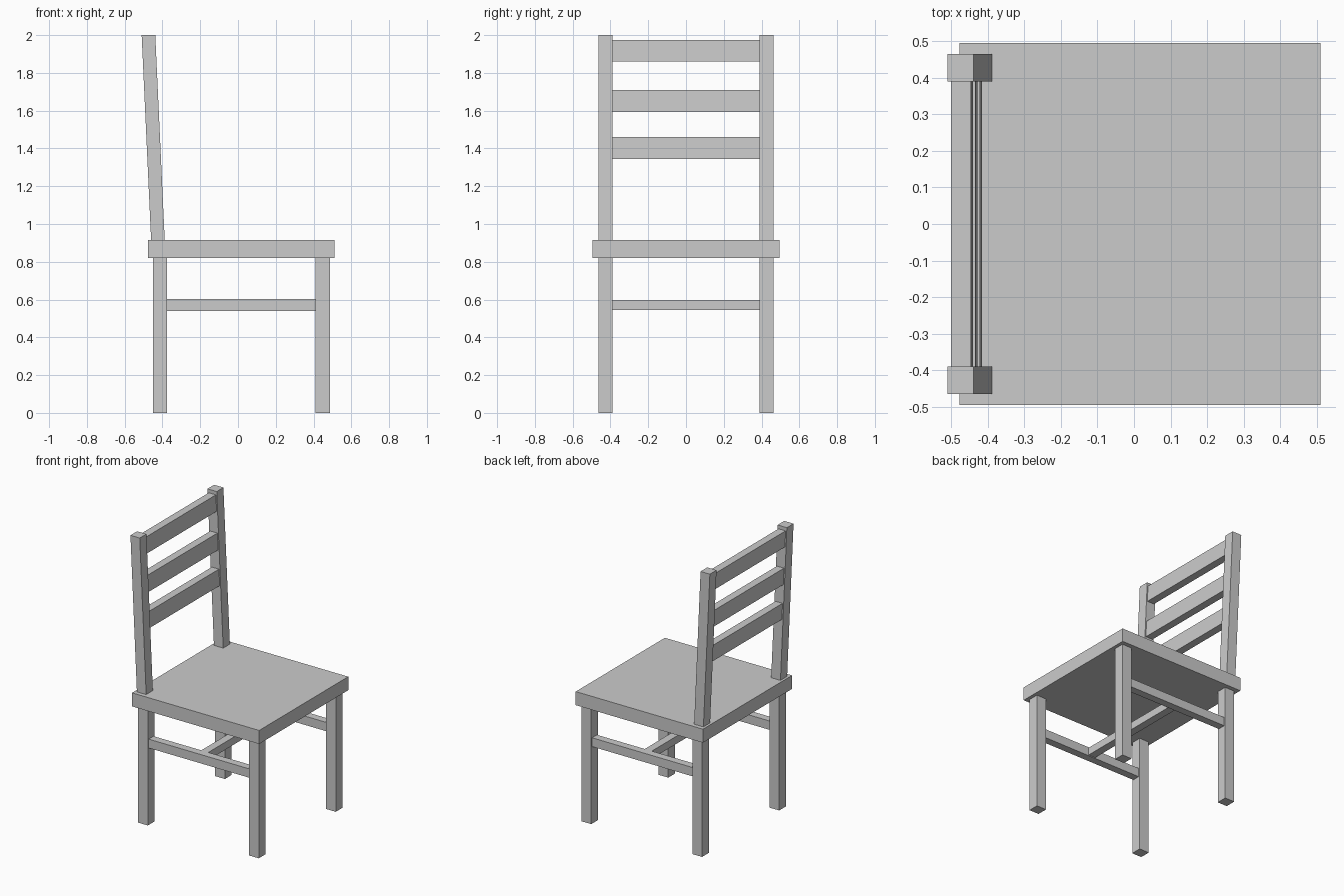
import bpy

if "Cube" in bpy.data.objects:
    bpy.data.objects.remove(bpy.data.objects["Cube"])

SLOPE = -0.05 / 1.085   # backward lean of the back
SEAT_TOP = 0.915


def box(name, x, y, z, lean=0.0):
    """Box from ranges; lean shifts x per unit of height above the seat."""
    verts = [(px + lean * (pz - SEAT_TOP), py, pz) for pz in z for py in y for px in x]
    faces = [(0, 2, 3, 1), (4, 5, 7, 6), (0, 1, 5, 4),
             (2, 6, 7, 3), (0, 4, 6, 2), (1, 3, 7, 5)]
    mesh = bpy.data.meshes.new(name)
    mesh.from_pydata(verts, [], faces)
    obj = bpy.data.objects.new(name, mesh)
    bpy.context.collection.objects.link(obj)
    return obj


# Seat
box("seat", (-0.477, 0.51), (-0.494, 0.494), (0.82, SEAT_TOP))

# Legs, leaning posts and side stretchers, on both sides
for side, s in (("right", -1), ("left", 1)):
    y = sorted((s * 0.39, s * 0.464))
    box(f"back_leg_{side}", (-0.45, -0.375), y, (0, 0.82))
    box(f"front_leg_{side}", (0.411, 0.486), y, (0, 0.82))
    box(f"back_post_{side}", (-0.46, -0.388), y, (SEAT_TOP, 2.0), SLOPE)
    box(f"side_stretcher_{side}", (-0.375, 0.411),
        sorted((s * 0.40, s * 0.454)), (0.54, 0.602))

# Cross stretcher joining the side stretchers
box("cross_stretcher", (-0.01, 0.045), (-0.40, 0.40), (0.545, 0.598))

# Back slats, set slightly inside the posts
for i, z in enumerate(((1.345, 1.46), (1.593, 1.71), (1.86, 1.975))):
    box(f"back_slat_{i + 1}", (-0.451, -0.396), (-0.39, 0.39), z, SLOPE)
